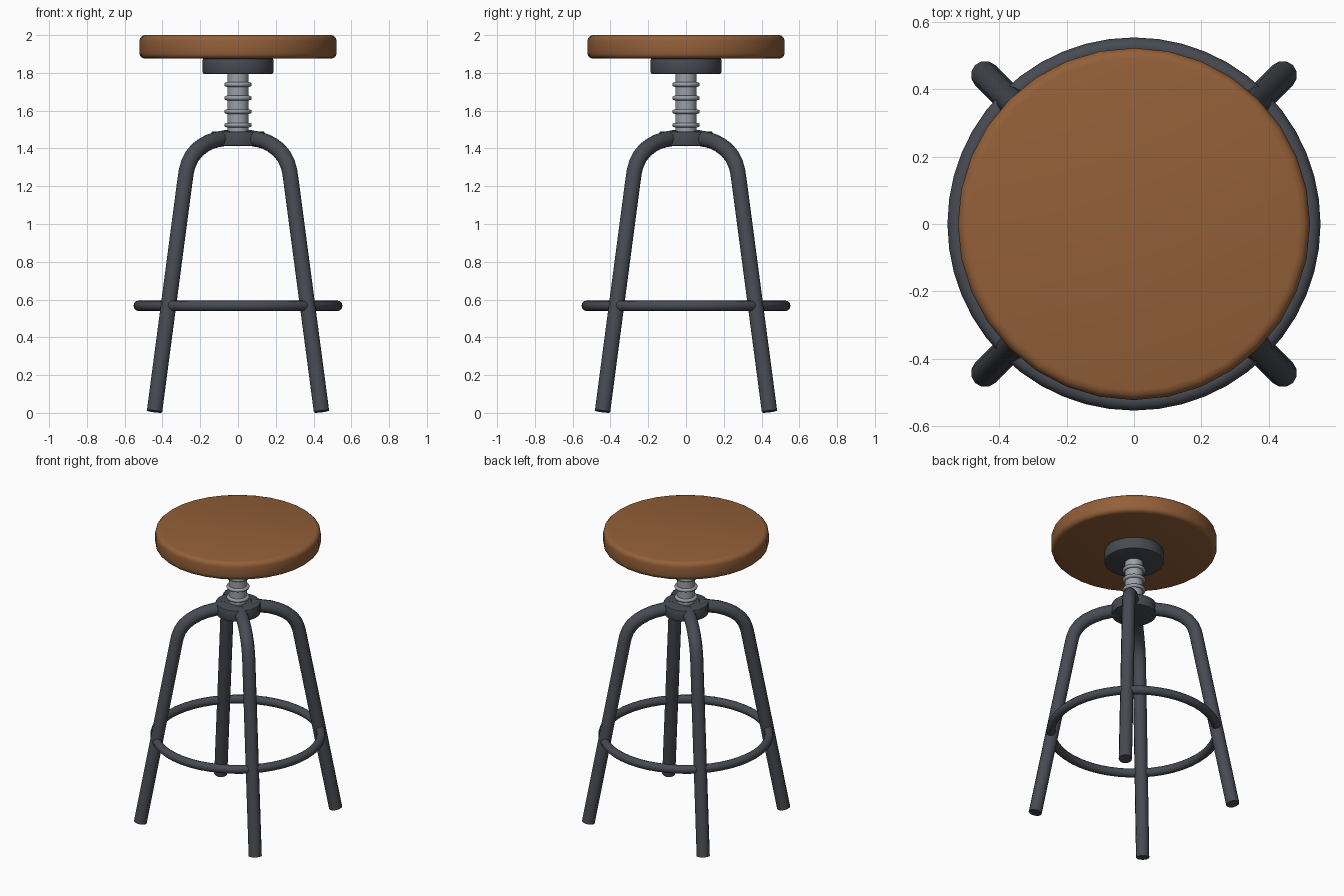
import bpy, math
from mathutils import Vector

if "Cube" in bpy.data.objects:
    bpy.data.objects.remove(bpy.data.objects["Cube"])


def material(name, rgb):
    m = bpy.data.materials.new(name)
    m.diffuse_color = (*rgb, 1)
    m.use_nodes = True
    m.node_tree.nodes["Principled BSDF"].inputs["Base Color"].default_value = m.diffuse_color
    return m


WOOD = material("warm wood", (0.29, 0.115, 0.040))
IRON = material("dark iron", (0.062, 0.070, 0.085))
STEEL = material("bright steel", (0.33, 0.35, 0.39))


def finish(obj, name, mat, angle=35):
    obj.name = name
    obj.data.materials.append(mat)
    bpy.ops.object.select_all(action='DESELECT')
    obj.select_set(True)
    bpy.context.view_layer.objects.active = obj
    bpy.ops.object.shade_smooth_by_angle(angle=math.radians(angle))
    return obj


def disc(name, mat, radius, z0, z1, bevel=0.0, segments=3, sides=32):
    """Upright cylinder between two heights with rounded rims."""
    bpy.ops.mesh.primitive_cylinder_add(vertices=sides, radius=radius, depth=z1 - z0,
                                        location=(0, 0, (z0 + z1) / 2))
    obj = bpy.context.object
    if bevel:
        mod = obj.modifiers.new("rim", 'BEVEL')
        mod.width, mod.segments = bevel, segments
        mod.limit_method = 'ANGLE'
        mod.angle_limit = math.radians(40)
        bpy.ops.object.modifier_apply(modifier=mod.name)
    return finish(obj, name, mat)


def ring(name, mat, radius, tube, z, around=48, sides=12):
    bpy.ops.mesh.primitive_torus_add(major_radius=radius, minor_radius=tube, location=(0, 0, z),
                                     major_segments=around, minor_segments=sides)
    return finish(bpy.context.object, name, mat, 60)


def bent_leg(name, mat, profile, tube, turn, sides=12):
    """Capped tube swept along a (radius, height) path, turned about z."""
    pts = [Vector((r, 0, z)) for r, z in profile]
    verts, faces = [], []
    for i, p in enumerate(pts):
        t = (pts[min(i + 1, len(pts) - 1)] - pts[max(i - 1, 0)]).normalized()
        side = Vector((0, 1, 0))
        up = t.cross(side)
        for k in range(sides):
            a = math.tau * k / sides
            verts.append(p + tube * (math.cos(a) * side + math.sin(a) * up))
    for i in range(len(pts) - 1):
        for k in range(sides):
            a, b = i * sides + k, i * sides + (k + 1) % sides
            faces.append((a, b, b + sides, a + sides))
    faces.append(tuple(reversed(range(sides))))
    faces.append(tuple(range(len(verts) - sides, len(verts))))
    mesh = bpy.data.meshes.new(name)
    mesh.from_pydata(verts, [], faces)
    obj = bpy.data.objects.new(name, mesh)
    bpy.context.collection.objects.link(obj)
    obj.rotation_euler.z = turn
    return finish(obj, name, mat)


# Seat and the plate below it
disc("seat", WOOD, 0.522, 1.875, 2.0, 0.03, 3)
disc("seat_plate", IRON, 0.187, 1.795, 1.877, 0.008, 2)

# Height screw with its thread ridges
disc("screw", STEEL, 0.056, 1.45, 1.80, sides=24)
for i in range(4):
    ring(f"thread_{i + 1}", STEEL, 0.061, 0.012, 1.524 + 0.0715 * i, 32, 8)

# Hub that the legs grow from
disc("hub", IRON, 0.142, 1.413, 1.49, 0.008, 2)

# Four legs on the diagonals
LEG = [(0.08, 1.457), (0.15, 1.448), (0.205, 1.437), (0.255, 1.419), (0.305, 1.392),
       (0.345, 1.358), (0.372, 1.318), (0.388, 1.275), (0.398, 1.225), (0.625, 0.008)]
for i in range(4):
    bent_leg(f"leg_{i + 1}", IRON, LEG, 0.042, math.radians(45 + 90 * i))

# Foot ring
ring("foot_ring", IRON, 0.525, 0.028, 0.567)
